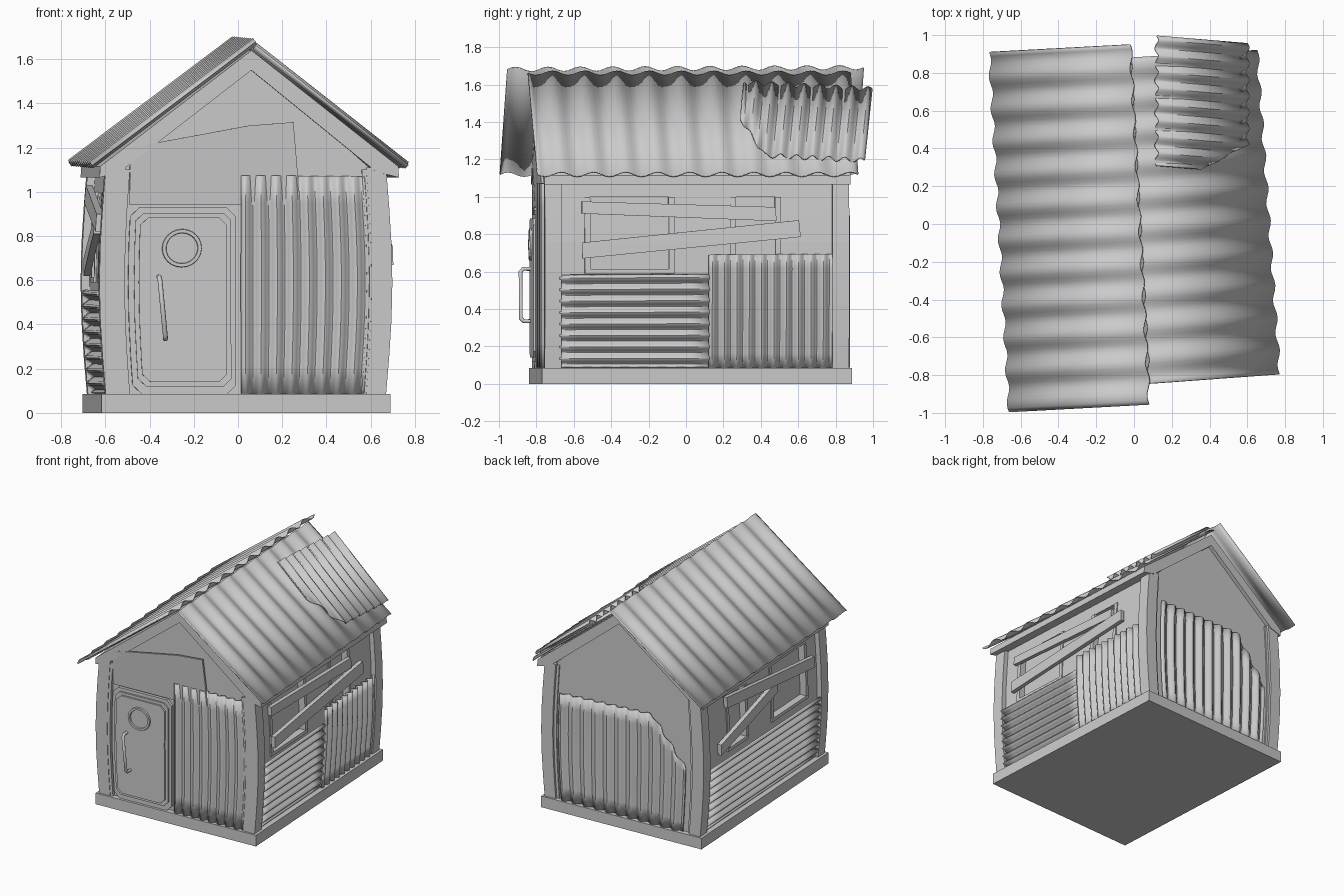
import bpy, bmesh
from math import sin, pi, radians
from mathutils import Vector, Matrix

if "Cube" in bpy.data.objects:
    bpy.data.objects.remove(bpy.data.objects["Cube"])

# Whole shed is turned slightly; parts are built square, bowed, then turned
TURN = Matrix.Translation((-0.007, 0.025, 0)) @ Matrix.Rotation(radians(3), 4, 'Z')


def finish(name, bm, turned=True, smooth=False, thickness=0):
    if turned:
        # walls bow outwards at mid height
        if not smooth:
            for z in (0.25, 0.42, 0.59, 0.76, 0.93):
                bmesh.ops.bisect_plane(bm, geom=bm.verts[:] + bm.edges[:] + bm.faces[:],
                                       plane_co=(0, 0, z), plane_no=(0, 0, 1))
        for v in bm.verts:
            t = min(1, max(0, (v.co.z - 0.085) / 1.015))
            v.co.x *= 1 + 0.045 * sin(pi * t)
        bm.transform(TURN)
    bmesh.ops.recalc_face_normals(bm, faces=bm.faces[:])
    me = bpy.data.meshes.new(name)
    bm.to_mesh(me)
    bm.free()
    ob = bpy.data.objects.new(name, me)
    bpy.context.collection.objects.link(ob)
    if thickness:
        m = ob.modifiers.new("thickness", 'SOLIDIFY')
        m.thickness = thickness
        m.offset = 0
    if smooth:
        bpy.ops.object.select_all(action='DESELECT')
        ob.select_set(True)
        bpy.context.view_layer.objects.active = ob
        bpy.ops.object.shade_smooth_by_angle(angle=radians(35))
    return ob


def prism(name, pts, a, b, axis='Y', lean=0):
    """Extrude a 2D outline (x,z) along Y or (y,z) along X."""
    bm = bmesh.new()
    rings = []
    for d in (a, b):
        if axis == 'Y':
            rings.append([bm.verts.new((p, d - lean * (q - 0.94), q)) for p, q in pts])
        else:
            rings.append([bm.verts.new((d, p, q)) for p, q in pts])
    n = len(pts)
    bm.faces.new(rings[0])
    bm.faces.new(rings[1][::-1])
    for i in range(n):
        j = (i + 1) % n
        bm.faces.new((rings[0][i], rings[0][j], rings[1][j], rings[1][i]))
    return finish(name, bm)


def rect(a0, a1, z0, z1):
    return [(a0, z0), (a1, z0), (a1, z1), (a0, z1)]


def chamfered(a0, a1, z0, z1, c):
    return [(a0 + c, z0), (a1 - c, z0), (a1, z0 + c), (a1, z1 - c),
            (a1 - c, z1), (a0 + c, z1), (a0, z1 - c), (a0, z0 + c)]


def sheet(name, p00, p10, p01, p11, waves, amp, reach=lambda u: 1, turned=True, rows=8):
    """Corrugated sheet: waves run along u (p00 to p10), ribs along v."""
    p00, p10, p01, p11 = map(Vector, (p00, p10, p01, p11))
    nrm = (p10 - p00).cross(p01 - p00).normalized()
    bm = bmesh.new()
    cols = waves * 8
    grid = []
    for i in range(cols + 1):
        u = i / cols
        col = []
        for k in range(rows + 1):
            v = k / rows * reach(u)
            p = p00.lerp(p10, u).lerp(p01.lerp(p11, u), v)
            col.append(bm.verts.new(p + nrm * amp * sin(2 * pi * waves * u)))
        grid.append(col)
    for i in range(cols):
        for k in range(rows):
            bm.faces.new((grid[i][k], grid[i + 1][k], grid[i + 1][k + 1], grid[i][k + 1]))
    return finish(name, bm, turned, True, 0.007)


# Base slab, inner body and roof slab
AX = 0.025
prism("base", rect(-0.655, 0.655, 0, 0.085), -0.83, 0.83)
prism("body", [(-0.56, 0.085), (0.56, 0.085), (0.56, 1.11), (AX, 1.58), (-0.56, 1.11)], -0.79, 0.79)
prism("roof_slab", [(AX, 1.64), (0.69, 1.115), (0.69, 1.065), (0.59, 1.09), (AX, 1.55),
                    (-0.57, 1.09), (-0.66, 1.065), (-0.66, 1.115)], -0.82, 0.82)

# Side walls with window openings, window frames, corner posts
WINDOWS = ((-0.60, -0.12), (0.18, 0.45))
for s, side in ((1, "right"), (-1, "left")):
    def slab(name, y0, y1, z0, z1, x0=0.55, x1=0.60):
        prism(f"{side}_{name}", rect(y0, y1, z0, z1), s * x0, s * x1, 'X')
    slab("lower_wall", -0.79, 0.79, 0.085, 0.6)
    slab("upper_wall", -0.79, 0.79, 1.0, 1.1)
    slab("front_wall_part", -0.79, WINDOWS[0][0], 0.6, 1.0)
    slab("middle_wall_part", WINDOWS[0][1], WINDOWS[1][0], 0.6, 1.0)
    slab("back_wall_part", WINDOWS[1][1], 0.79, 0.6, 1.0)
    for y0, y1 in WINDOWS:
        slab("window_jamb", y0, y0 + 0.03, 0.6, 1.0, 0.56, 0.608)
        slab("window_jamb", y1 - 0.03, y1, 0.6, 1.0, 0.56, 0.608)
        slab("window_sill", y0, y1, 0.59, 0.615, 0.56, 0.61)
    for y0, y1 in ((-0.815, -0.725), (0.725, 0.815)):
        slab("corner_post", y0, y1, 0.085, 1.11, 0.545, 0.635)
        t = 0.008 if y0 > 0 else -0.008
        slab("post_trim", y0 - t * 0.5, y1 - t * 2, 0.085, 1.10, 0.525, 0.6)

# Planks nailed across the windows
prism("right_upper_plank", [(-0.616, 0.91), (0.424, 0.87), (0.424, 0.945), (-0.616, 0.975)], 0.605, 0.635, 'X')
prism("right_lower_plank", [(-0.616, 0.67), (0.554, 0.785), (0.545, 0.875), (-0.616, 0.755)], 0.62, 0.65, 'X')
prism("left_upper_plank", [(0.50, 0.95), (-0.63, 0.82), (-0.63, 0.90), (0.50, 1.03)], -0.62, -0.65, 'X')
prism("left_lower_plank", [(0.58, 0.62), (-0.17, 0.81), (-0.17, 0.89), (0.58, 0.70)], -0.605, -0.635, 'X')

# Door with frame, seal, raised leaf
prism("door_frame", chamfered(-0.51, -0.045, 0.085, 0.93, 0.04), -0.78, -0.812)
prism("door_seal", chamfered(-0.485, -0.065, 0.12, 0.905, 0.035), -0.80, -0.825)
prism("door_leaf", chamfered(-0.465, -0.085, 0.14, 0.885, 0.035), -0.80, -0.838)

# Round door window
bm = bmesh.new()
rings = []
for r, y in ((0.087, -0.836), (0.085, -0.85), (0.070, -0.85), (0.068, -0.84)):
    rings.append([bm.verts.new((-0.28 + r * sin(2 * pi * i / 24), y, 0.745 + r * sin(2 * pi * i / 24 + pi / 2)))
                  for i in range(24)])
for a, b in zip(rings, rings[1:]):
    for i in range(24):
        j = (i + 1) % 24
        bm.faces.new((a[i], a[j], b[j], b[i]))
bm.faces.new(rings[-1])
finish("door_porthole", bm)

# Door handle
cu = bpy.data.curves.new("door_handle", 'CURVE')
cu.dimensions = '3D'
cu.bevel_depth = 0.011
cu.bevel_resolution = 2
cu.use_fill_caps = True
path = [(-0.395, -0.83, 0.615), (-0.395, -0.875, 0.615), (-0.393, -0.89, 0.60),
        (-0.369, -0.89, 0.35), (-0.367, -0.875, 0.335), (-0.367, -0.83, 0.335)]
sp = cu.splines.new('POLY')
sp.points.add(len(path) - 1)
for p, co in zip(sp.points, path):
    p.co = (*co, 1)
handle = bpy.data.objects.new("door_handle", cu)
handle.matrix_world = TURN
bpy.context.collection.objects.link(handle)

# Flat plate above the door
prism("plate_above_door", [(-0.515, 0.94), (0.235, 0.94), (0.235, 1.07), (0.215, 1.315),
                           (0.015, 1.30), (-0.525, 1.20)], -0.79, -0.805, lean=0.06)

# Corrugated wall sheets
sheet("front_sheet", (-0.02, -0.812, 0.088), (0.535, -0.812, 0.088),
      (-0.02, -0.812, 1.075), (0.535, -0.812, 1.07), 8, 0.012)
sheet("right_horizontal_sheet", (0.62, -0.736, 0.09), (0.62, -0.736, 0.58),
      (0.62, 0.066, 0.09), (0.62, 0.066, 0.585), 8, 0.014)
sheet("right_vertical_sheet", (0.625, 0.064, 0.088), (0.625, 0.725, 0.088),
      (0.625, 0.064, 0.69), (0.625, 0.725, 0.695), 10, 0.014)
sheet("left_sheet", (-0.62, 0.73, 0.09), (-0.62, 0.73, 0.555),
      (-0.62, -0.73, 0.09), (-0.62, -0.73, 0.55), 8, 0.014)
sheet("back_sheet", (0.50, 0.81, 0.088), (-0.49, 0.81, 0.088),
      (0.50, 0.81, 0.90), (-0.49, 0.81, 0.93), 11, 0.014,
      lambda u: 1 if u < 0.74 else 1 - 0.42 * (u - 0.74) / 0.26)

# Corrugated roof sheets and loose patch
sheet("left_roof_sheet", (0.08, -0.955, 1.68), (-0.02, 0.95, 1.69),
      (-0.66, -0.995, 1.12), (-0.765, 0.91, 1.13), 11, 0.015, turned=False, rows=2)
sheet("right_roof_sheet", (0.08, -0.845, 1.66), (-0.02, 0.88, 1.66),
      (0.77, -0.795, 1.12), (0.65, 0.92, 1.12), 10, 0.015, turned=False, rows=2)
sheet("roof_patch", (0.12, 0.31, 1.61), (0.12, 0.995, 1.575),
      (0.60, 0.27, 1.23), (0.60, 0.955, 1.195), 8, 0.016,
      lambda u: min(1, 0.5 + 0.5 * u / 0.22), turned=False, rows=2)
